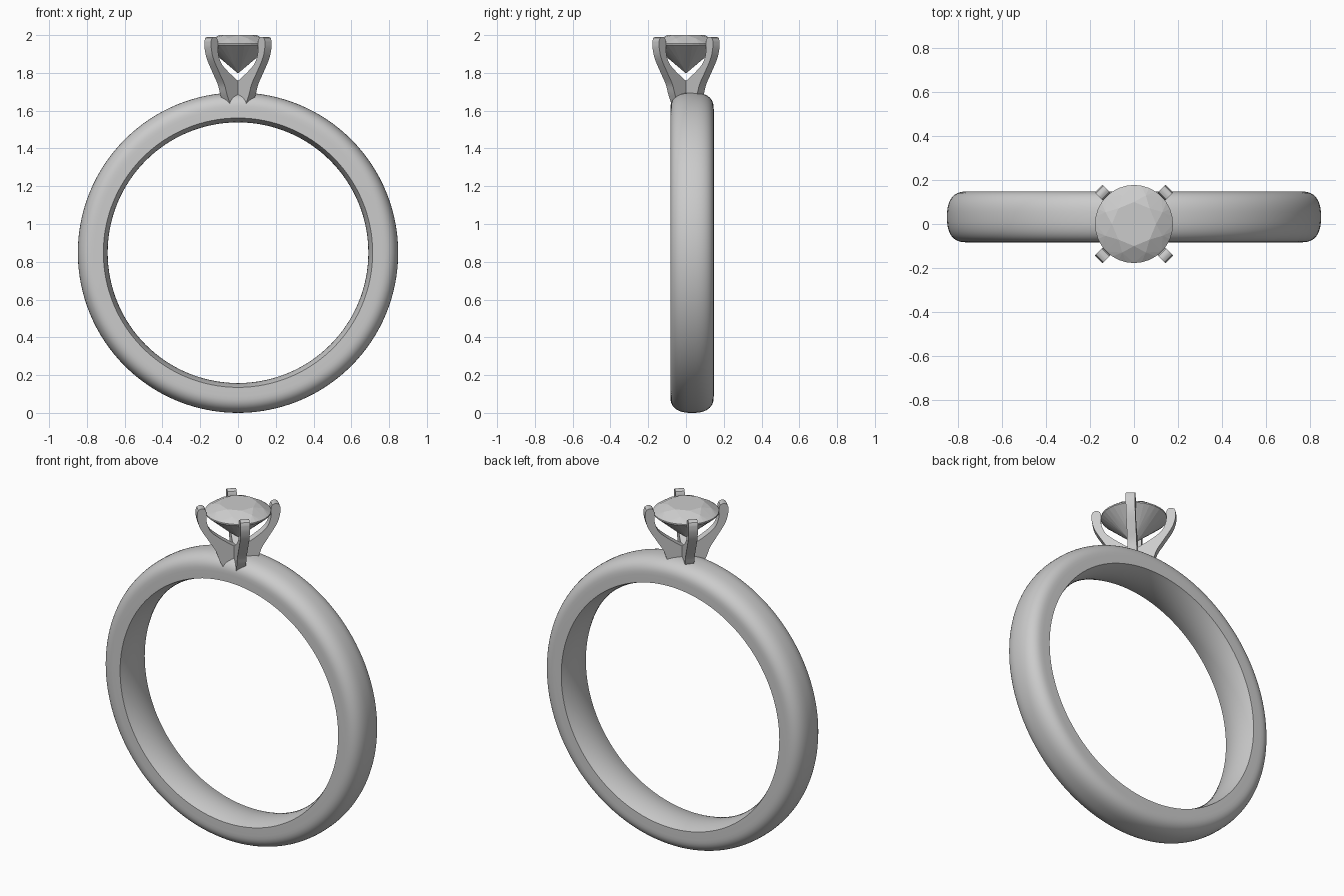
import bpy, bmesh
from math import sin, cos, pi, radians
from mathutils import Vector, Matrix

if "Cube" in bpy.data.objects:
    bpy.data.objects.remove(bpy.data.objects["Cube"])


def make(name, bm, smooth=None):
    bmesh.ops.recalc_face_normals(bm, faces=bm.faces)
    mesh = bpy.data.meshes.new(name)
    bm.to_mesh(mesh)
    bm.free()
    ob = bpy.data.objects.new(name, mesh)
    bpy.context.collection.objects.link(ob)
    if smooth:
        bpy.ops.object.select_all(action='DESELECT')
        ob.select_set(True)
        bpy.context.view_layer.objects.active = ob
        bpy.ops.object.shade_smooth_by_angle(angle=radians(smooth))
    return ob


def curve(pts, n=5):
    """Smooth Catmull-Rom line through 2D points."""
    p = [Vector(q) for q in pts]
    p = [2 * p[0] - p[1]] + p + [2 * p[-1] - p[-2]]
    out = []
    for a, b, c, d in zip(p, p[1:], p[2:], p[3:]):
        for i in range(n):
            t = i / n
            out.append(0.5 * (2 * b + (c - a) * t + (2 * a - 5 * b + 4 * c - d) * t * t
                              + (3 * b - a - 3 * c + d) * t ** 3))
    return out + [p[-2]]


# Band: domed cross-section (y, radius) turned round the finger axis
CZ, CY, HALF = 0.848, 0.032, 0.115
section = []
for i in range(25):
    a = pi * i / 24
    y = HALF * abs(cos(a)) ** 0.8 * (1 if cos(a) >= 0 else -1)
    section.append((y, 0.76 + 0.088 * sin(a) ** 0.8 if 0 < i < 24 else 0.76))
for i in range(11):
    t = -1 + i / 5
    section.append((HALF * t, 0.690 + 0.023 * t * t))
SEG = 128
bm = bmesh.new()
rings = [[bm.verts.new((r * sin(2 * pi * k / SEG), CY + y, CZ + r * cos(2 * pi * k / SEG)))
          for y, r in section] for k in range(SEG)]
n = len(section)
for k in range(SEG):
    a, b = rings[k], rings[(k + 1) % SEG]
    for j in range(n):
        bm.faces.new((a[j], a[(j + 1) % n], b[(j + 1) % n], b[j]))
make("band", bm, 40)

# Prongs: flat curved bars set on the diagonals
outer = curve([(0.07, 1.60), (0.087, 1.64), (0.109, 1.69), (0.127, 1.74), (0.161, 1.795),
               (0.208, 1.873), (0.225, 1.93), (0.226, 1.97)])
tip = [(0.220, 1.984), (0.208, 1.991), (0.194, 1.991), (0.182, 1.984)]
inner = curve([(0.176, 1.97), (0.174, 1.91), (0.153, 1.855), (0.11, 1.815),
               (0.06, 1.78), (0.0, 1.742)])
outline = [tuple(p) for p in outer] + tip + [tuple(p) for p in inner] + [(0.0, 1.60)]
for i, name in enumerate(("back_right", "back_left", "front_left", "front_right")):
    bm = bmesh.new()
    face = bm.faces.new([bm.verts.new((r, -0.025, z)) for r, z in outline])
    ext = bmesh.ops.extrude_face_region(bm, geom=[face])
    bmesh.ops.translate(bm, vec=(0, 0.05, 0),
                        verts=[v for v in ext["geom"] if isinstance(v, bmesh.types.BMVert)])
    bm.transform(Matrix.Rotation(pi / 4 + i * pi / 2, 4, 'Z'))
    make(name + "_prong", bm, 35)

# Stone: brilliant cut as the hull of its table, star, girdle and pavilion points
bm = bmesh.new()
for count, r, z, turn in ((8, 0.100, 2.0, 0), (8, 0.140, 1.982, pi / 8),
                          (32, 0.177, 1.955, 0), (32, 0.177, 1.947, 0),
                          (8, 0.043, 1.831, pi / 8), (1, 0, 1.797, 0)):
    for k in range(count):
        a = 2 * pi * k / count + turn
        bm.verts.new((r * cos(a), r * sin(a), z))
bmesh.ops.convex_hull(bm, input=bm.verts)
bmesh.ops.dissolve_limit(bm, angle_limit=radians(1), verts=bm.verts, edges=bm.edges)
make("stone", bm)
